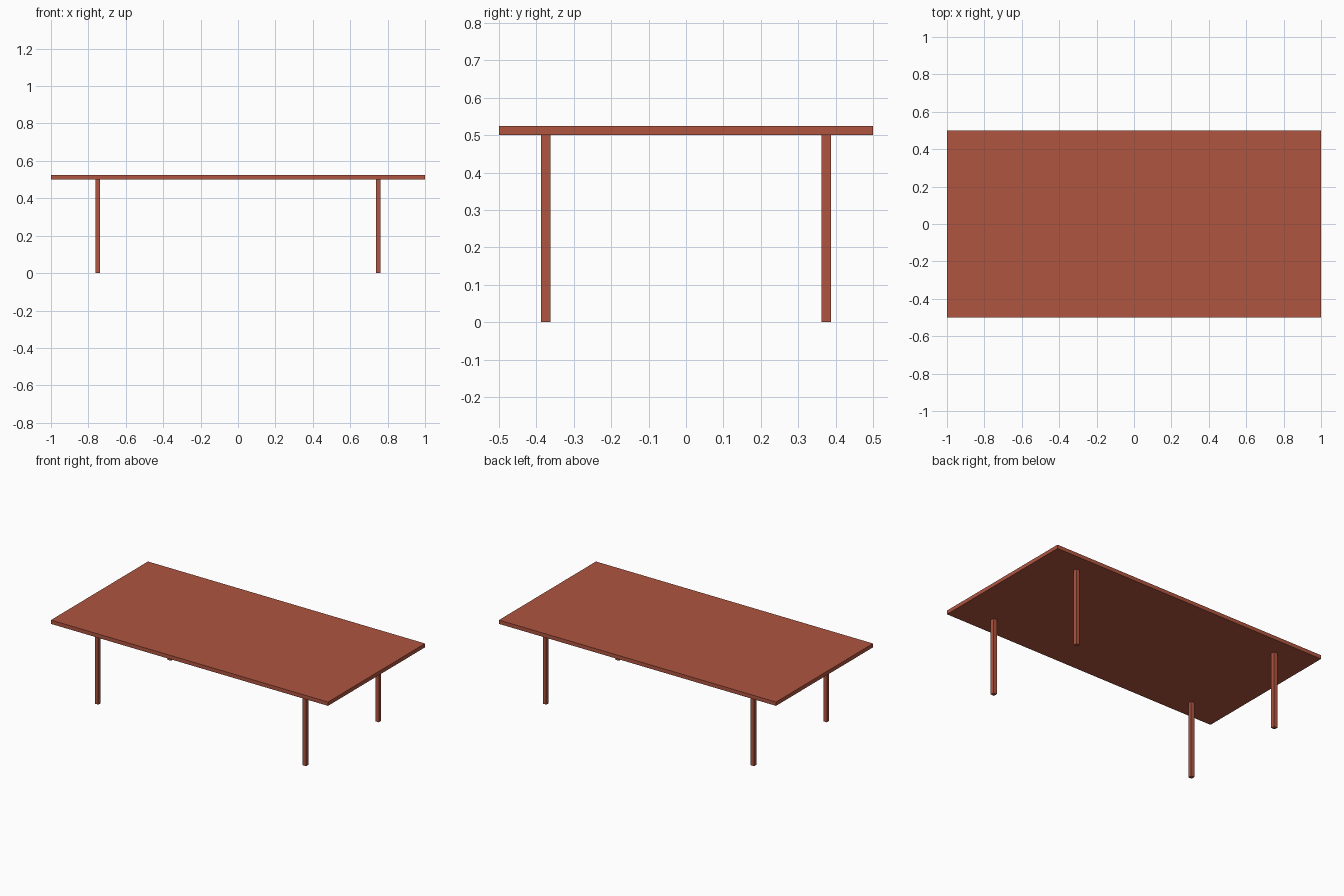
import bpy

if "Cube" in bpy.data.objects:
    bpy.data.objects.remove(bpy.data.objects["Cube"])

wood = bpy.data.materials.new("red brown wood")
wood.diffuse_color = (0.43, 0.09, 0.051, 1)
wood.use_nodes = True
wood.node_tree.nodes["Principled BSDF"].inputs["Base Color"].default_value = wood.diffuse_color


def box(name, centre, size):
    bpy.ops.mesh.primitive_cube_add(size=1, location=centre)
    ob = bpy.context.object
    ob.name = name
    ob.scale = size
    bpy.ops.object.transform_apply(location=False, rotation=False, scale=True)
    ob.data.materials.append(wood)
    return ob


# Thin rectangular top
box("table_top", (0, 0, 0.5125), (2, 1, 0.025))

# Four slim square legs
for side, x in (("left", -0.75), ("right", 0.75)):
    for end, y in (("front", -0.375), ("back", 0.375)):
        box(f"{end}_{side}_leg", (x, y, 0.25), (0.025, 0.025, 0.5))
